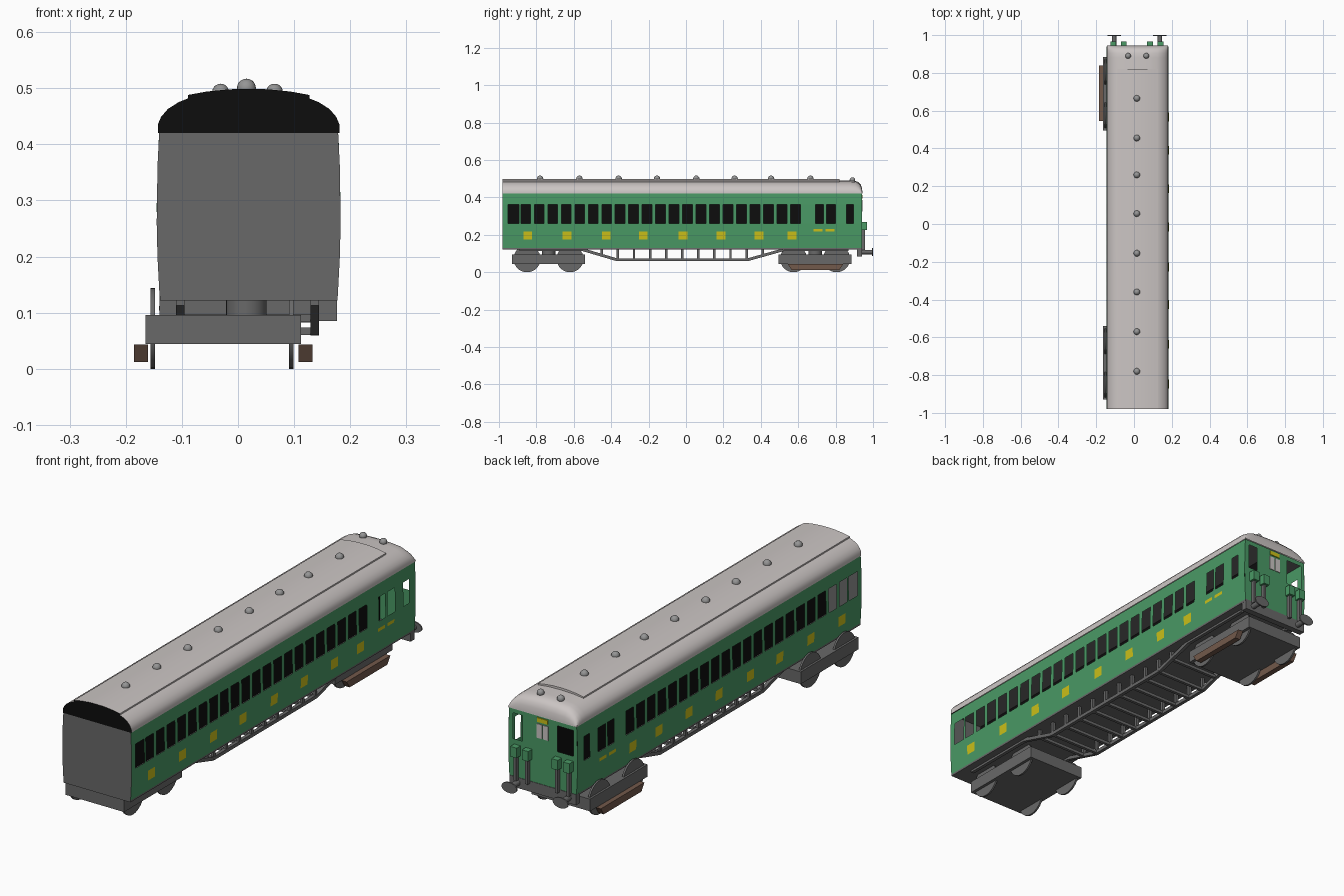
import bpy, bmesh, math
from mathutils import Vector

if "Cube" in bpy.data.objects:
    bpy.data.objects.remove(bpy.data.objects["Cube"])

CX = 0.019               # body centre line (bogies sit off centre)
Y0, Y1 = -0.98, 0.94     # body ends


def mat(name, r, g, b):
    m = bpy.data.materials.new(name)
    m.diffuse_color = (r, g, b, 1)
    m.use_nodes = True
    m.node_tree.nodes["Principled BSDF"].inputs["Base Color"].default_value = m.diffuse_color
    return m


GREEN = mat("body green", 0.068, 0.32, 0.13)
ROOF = mat("roof pale grey", 0.60, 0.56, 0.55)
GREY = mat("frame grey", 0.14, 0.14, 0.14)
BLACK = mat("interior black", 0.004, 0.004, 0.004)
YELLOW = mat("sign yellow", 0.60, 0.53, 0.01)
BROWN = mat("shoe brown", 0.17, 0.10, 0.07)
VENT = mat("vent grey", 0.30, 0.30, 0.30)


def finish(name, bm, material, smooth=False):
    bmesh.ops.recalc_face_normals(bm, faces=bm.faces)
    me = bpy.data.meshes.new(name)
    bm.to_mesh(me)
    bm.free()
    me.materials.append(material)
    ob = bpy.data.objects.new(name, me)
    bpy.context.collection.objects.link(ob)
    if smooth:
        bpy.context.view_layer.objects.active = ob
        ob.select_set(True)
        bpy.ops.object.shade_smooth_by_angle(angle=math.radians(35))
        ob.select_set(False)
    return ob


def box(name, x, y, z, material, taper=0):
    """Box from (min, max) pairs; taper shortens the bottom along y."""
    bm = bmesh.new()
    for v in bmesh.ops.create_cube(bm, size=1)["verts"]:
        t = taper if v.co.z < 0 else 0
        v.co = Vector((x[v.co.x > 0], y[v.co.y > 0] - math.copysign(t, v.co.y), z[v.co.z > 0]))
    return finish(name, bm, material)


def bar(name, a, b, w, material):
    """Square bar between two points."""
    a, b = Vector(a), Vector(b)
    bm = bmesh.new()
    bmesh.ops.create_cube(bm, size=1)
    bmesh.ops.scale(bm, vec=(w, w, (b - a).length), verts=bm.verts)
    bmesh.ops.rotate(bm, matrix=(b - a).to_track_quat('Z', 'Y').to_matrix(), verts=bm.verts)
    bmesh.ops.translate(bm, vec=(a + b) / 2, verts=bm.verts)
    return finish(name, bm, material)


def disc(name, centre, r, depth, axis, material, squash=1, seg=32):
    """Cylinder along an axis, optionally flattened in z."""
    bm = bmesh.new()
    bmesh.ops.create_cone(bm, cap_ends=True, segments=seg, radius1=r, radius2=r, depth=depth)
    bmesh.ops.rotate(bm, matrix=Vector(axis).to_track_quat('Z', 'Y').to_matrix(), verts=bm.verts)
    if squash != 1:
        bmesh.ops.scale(bm, vec=(1, 1, squash), verts=bm.verts)
    bmesh.ops.translate(bm, vec=centre, verts=bm.verts)
    return finish(name, bm, material, True)


def sheet(name, us, vs, point, holes, material):
    """Grid of quads on a surface, leaving out the hole cells."""
    bm = bmesh.new()
    g = [[bm.verts.new(point(u, v)) for v in vs] for u in us]
    for i in range(len(us) - 1):
        for j in range(len(vs) - 1):
            if (i, j) not in holes:
                bm.faces.new((g[i][j], g[i + 1][j], g[i + 1][j + 1], g[i][j + 1]))
    return finish(name, bm, material)


def half_width(z):
    return 0.164 - 0.23 * (z - 0.28) ** 2


# --- side walls with open windows, and yellow plates
windows = [(-0.953, -0.894)] + [(-0.883 + 0.0721 * i, -0.831 + 0.0721 * i) for i in range(21)]
windows += [(0.692, 0.735), (0.75, 0.80), (0.857, 0.895)]
ys = [Y0] + [y for w in windows for y in w] + [Y1]
zs = [0.13, 0.2, 0.26, 0.362, 0.42]
open_cells = {(2 * i + 1, 2) for i in range(len(windows))}
signs = [(y, y + 0.047, 0.174, 0.217) for y in
         (-0.87, -0.66, -0.45, -0.252, -0.04, 0.163, 0.367, 0.543)]
signs += [(0.682, 0.73, 0.217, 0.231), (0.746, 0.793, 0.217, 0.231)]
for side, label in ((-1, "left"), (1, "right")):
    def wall(y, z, off=0):
        return (CX + side * (half_width(z) + off), y, z)
    sheet(label + "_wall", ys, zs, wall, open_cells, GREEN)
    for a, b, lo, hi in signs:
        sheet(label + "_yellow_plate", (a, b), (lo, hi),
              lambda y, z: wall(y, z, 0.002), (), YELLOW)


# --- end walls: cab end with two openings, plain grey gangway end
def end_point(y):
    def p(x, z):
        h = half_width(z)
        return (max(CX - h, min(CX + h, x)), y, z)
    return p


sheet("cab_wall", (-1, -0.125, -0.05, 0.115, 0.16, 1), (0.13, 0.2, 0.29, 0.40, 0.42),
      end_point(Y1), {(1, 2), (3, 2)}, GREEN)
sheet("gangway_wall", (-1, 1), zs, end_point(Y0), (), GREY)
for x in (-0.008, 0.022):
    box("door_pane", (x, x + 0.025), (Y1, Y1 + 0.003), (0.325, 0.385), ROOF)
box("cab_sign", (-0.005, 0.045), (Y1, Y1 + 0.004), (0.394, 0.412), YELLOW)

# --- interior: floor, ceiling and dark centre partition
box("floor", (CX - 0.158, CX + 0.158), (Y0, Y1), (0.122, 0.131), GREY)
box("ceiling", (CX - 0.158, CX + 0.158), (Y0 + 0.002, Y1 - 0.005), (0.416, 0.42), GREY)
box("partition", (CX - 0.002, CX + 0.002), (Y0 + 0.005, Y1 - 0.01), (0.13, 0.418), BLACK)


# --- roof: profile lofted along y, rounded down over the cab
def loft(name, half, sections, material, end_material, base):
    prof = [(-x, z) for x, z in half] + [(x, z) for x, z in reversed(half[:-1])]
    bm = bmesh.new()
    rows = [[bm.verts.new((CX + x, y, base + (z - base) * s)) for x, z in prof]
            for y, s in sections]
    for r, q in zip(rows, rows[1:]):
        for k in range(len(prof) - 1):
            bm.faces.new((r[k], r[k + 1], q[k + 1], q[k]))
    bm.faces.new(rows[-1])
    front = bm.faces.new(rows[0])
    front.material_index = 1
    ob = finish(name, bm, material, True)
    ob.data.materials.append(end_material)


loft("roof", [(0.162, 0.42), (0.162, 0.435), (0.156, 0.449), (0.144, 0.463), (0.125, 0.475),
              (0.105, 0.483), (0.06, 0.488), (0, 0.49)],
     [(Y0, 1), (0.88, 1), (0.905, 0.97), (0.922, 0.88), (0.934, 0.7), (0.941, 0.42), (0.944, 0.05)],
     ROOF, BLACK, 0.42)
loft("raised_roof_panel", [(0.108, 0.478), (0.108, 0.488), (0.075, 0.494), (0.035, 0.498), (0, 0.499)],
     [(Y0, 1), (0.82, 1)], ROOF, BLACK, 0.42)


# --- roof vents
def dome(x, y, z, r):
    bm = bmesh.new()
    bmesh.ops.create_uvsphere(bm, u_segments=16, v_segments=10, radius=r)
    bmesh.ops.translate(bm, vec=(x, y, z), verts=bm.verts)
    finish("roof_vent", bm, VENT, True)


for y in (-0.78, -0.57, -0.36, -0.155, 0.055, 0.26, 0.455, 0.665):
    dome(0.015, y, 0.50, 0.017)
for x in (-0.031, 0.065):
    dome(x, 0.89, 0.493, 0.015)

# --- cab end equipment: jumper boxes, pipes, beam and buffers
for x in (-0.11, -0.055, 0.085, 0.14):
    box("jumper_box", (x - 0.015, x + 0.015), (Y1, 0.967), (0.225, 0.268), GREEN)
    box("jumper_pipe", (x - 0.006, x + 0.006), (Y1, 0.957), (0.12, 0.225), GREY)
box("buffer_beam", (-0.14, 0.176), (0.915, 0.942), (0.085, 0.13), GREY)
for x in (-0.105, 0.137):
    disc("buffer_shaft", (x, 0.965, 0.108), 0.012, 0.06, (0, 1, 0), GREY, seg=16)
    disc("buffer_head", (x, 0.997, 0.108), 0.036, 0.006, (0, 1, 0), GREY, squash=0.62)

# --- underframe truss with posts and cross bars
chord = [(-0.89, 0.12), (-0.55, 0.12), (-0.37, 0.067), (0.33, 0.067), (0.52, 0.12), (0.87, 0.12)]


def chord_z(y):
    for (a, za), (b, zb) in zip(chord, chord[1:]):
        if a <= y <= b:
            return za + (zb - za) * (y - a) / (b - a)


for x in (-0.103, 0.137):
    for (a, za), (b, zb) in zip(chord, chord[1:]):
        bar("truss_rod", (x, a, za), (x, b, zb), 0.015, GREY)
for i in range(11):
    y = -0.45 + 0.086 * i
    z = chord_z(y)
    bar("truss_cross_bar", (-0.103, y, z), (0.137, y, z), 0.013, GREY)
    for x in (-0.103, 0.137):
        bar("truss_post", (x, y, z), (x, y, 0.127), 0.013, GREY)

# --- bogies with wheels and pivots
for yc in (-0.735, 0.69):
    box("bogie_frame", (-0.165, 0.112), (yc - 0.195, yc + 0.195), (0.044, 0.096), GREY)
    disc("bogie_pivot", (0.015, yc, 0.11), 0.036, 0.03, (0, 0, 1), GREY)
    for dy in (-0.115, 0.115):
        for x in (-0.152, 0.095):
            disc("wheel", (x, yc + dy, 0.072), 0.072, 0.008, (1, 0, 0), GREY)

# --- brown pickup shoe beams on the cab bogie
for x in (-0.185, 0.108):
    box("shoe_beam", (x, x + 0.025), (0.545, 0.84), (0.012, 0.043), BROWN, taper=0.02)
